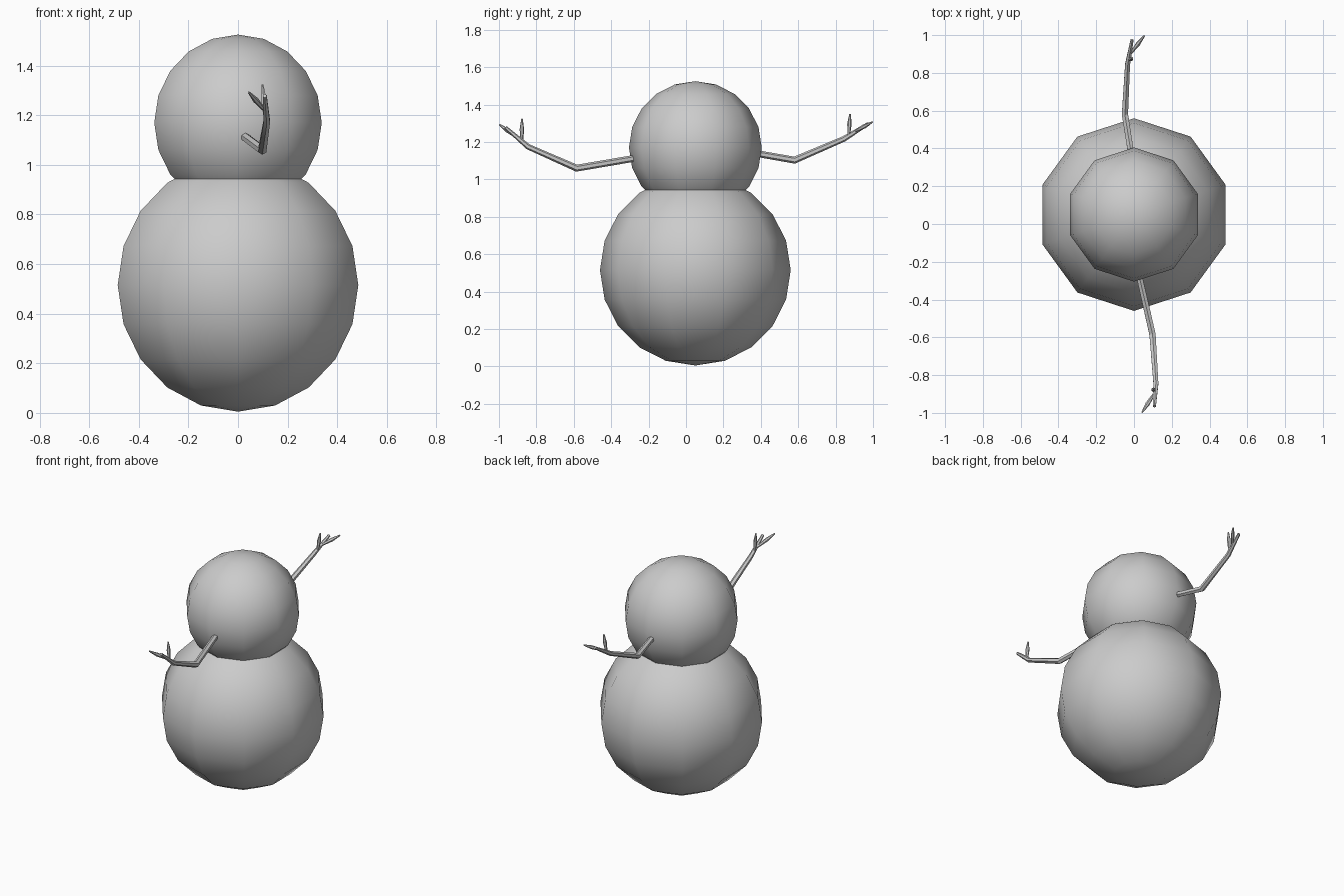
import bpy, bmesh
from math import cos, sin, tau
from mathutils import Vector

if "Cube" in bpy.data.objects:
    bpy.data.objects.remove(bpy.data.objects["Cube"])


def ball(name, radius, z):
    bpy.ops.mesh.primitive_uv_sphere_add(segments=10, ring_count=10, radius=radius,
                                         location=(0, 0.05, z))
    bpy.context.object.name = name
    bpy.ops.object.shade_smooth()


def tube(bm, points, radii, sides=6):
    pts = [Vector(p) for p in points]
    rings = []
    for i, p in enumerate(pts):
        before = (p - pts[i - 1]).normalized() if i else Vector()
        after = (pts[i + 1] - p).normalized() if i < len(pts) - 1 else Vector()
        t = (before + after).normalized()
        u = t.cross(Vector((1, 0, 0))).normalized()
        v = t.cross(u)
        rings.append([bm.verts.new(p + radii[i] * (u * cos(tau * k / sides) + v * sin(tau * k / sides)))
                      for k in range(sides)])
    for a, b in zip(rings, rings[1:]):
        for k in range(sides):
            n = (k + 1) % sides
            bm.faces.new((a[k], a[n], b[n], b[k]))
    bm.faces.new(rings[0][::-1])
    bm.faces.new(rings[-1])


def arm(name, limb, twigs):
    bm = bmesh.new()
    tube(bm, limb, (0.018, 0.019, 0.015, 0.009))
    # spindle-shaped twigs: narrow base, thicker middle, pointed tip
    for base, tip in twigs:
        b, t = Vector(base), Vector(tip)
        tube(bm, (b, b.lerp(t, 0.55), t), (0.007, 0.012, 0.004))
    bmesh.ops.recalc_face_normals(bm, faces=bm.faces)
    mesh = bpy.data.meshes.new(name)
    bm.to_mesh(mesh)
    bm.free()
    ob = bpy.data.objects.new(name, mesh)
    bpy.context.collection.objects.link(ob)
    bpy.context.view_layer.objects.active = ob
    bpy.ops.object.select_all(action='DESELECT')
    ob.select_set(True)
    bpy.ops.object.shade_smooth_by_angle()


# snow balls
ball("body", 0.51, 0.515)
ball("head", 0.355, 1.17)

# branch arms
arm("front_arm",
    [(0.022, -0.25, 1.117), (0.098, -0.585, 1.06), (0.116, -0.845, 1.175), (0.108, -0.965, 1.278)],
    [((0.106, -0.90, 1.222), (0.043, -0.997, 1.293)),
     ((0.108, -0.878, 1.20), (0.099, -0.877, 1.324))])
arm("back_arm",
    [(-0.010, 0.34, 1.145), (-0.048, 0.58, 1.103), (-0.034, 0.845, 1.217), (-0.010, 0.975, 1.298)],
    [((-0.016, 0.905, 1.258), (0.055, 0.997, 1.307)),
     ((-0.022, 0.87, 1.235), (-0.008, 0.877, 1.35))])
